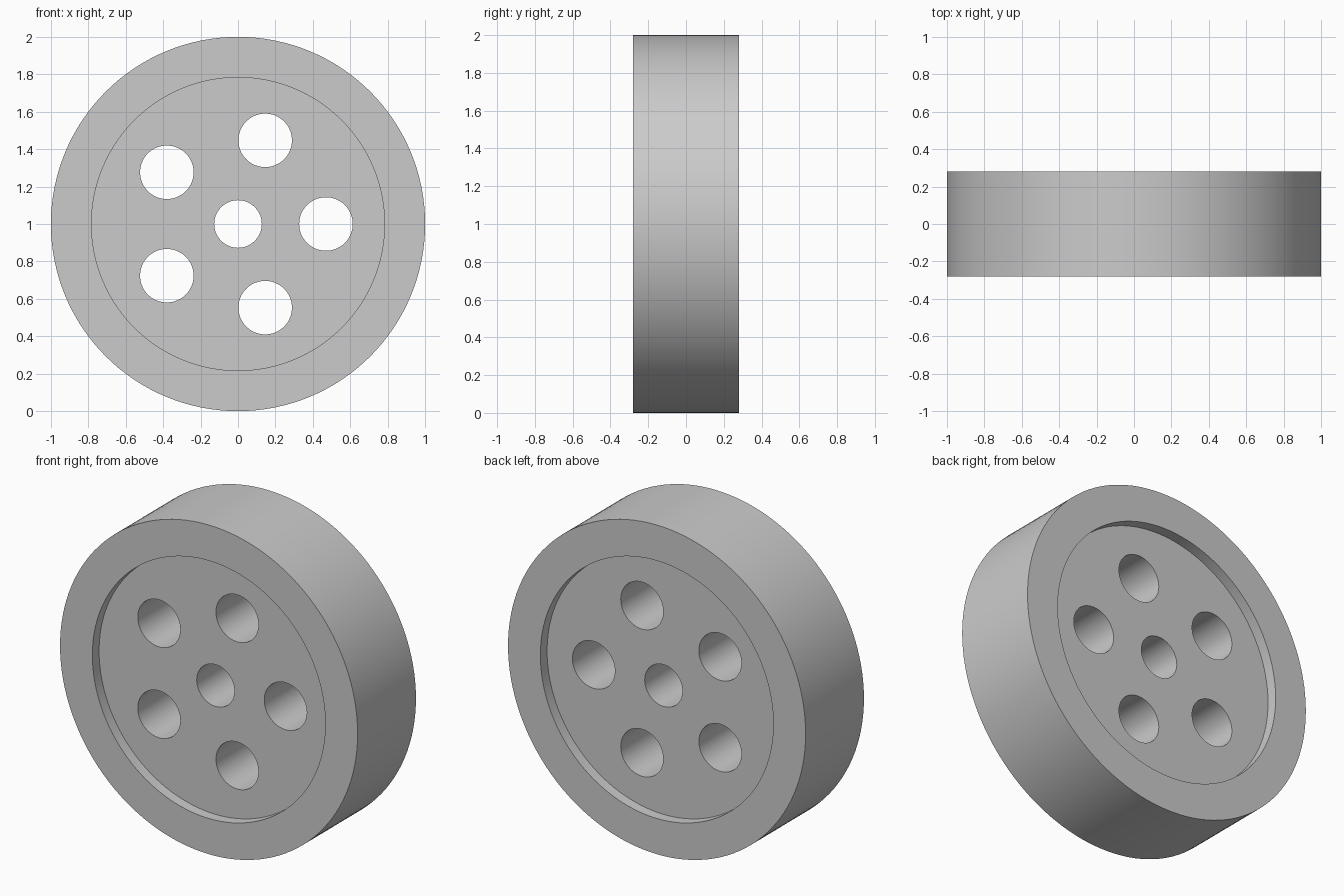
import bpy, bmesh, math
from mathutils import Matrix, Vector

cube = bpy.data.objects.get("Cube")
if cube:
    bpy.data.objects.remove(cube, do_unlink=True)

RADIUS, HALF_WIDTH = 1.0, 0.28
RECESS_RADIUS, RECESS_DEPTH = 0.783, 0.065
BORE_RADIUS, HOLE_RADIUS, HOLE_CIRCLE, HOLES = 0.127, 0.143, 0.47, 5
CENTRE = Vector((0, 0, RADIUS))

grey = bpy.data.materials.new("grey")
grey.use_nodes = True
colour = (0.6, 0.6, 0.6, 1)
grey.diffuse_color = colour
grey.node_tree.nodes["Principled BSDF"].inputs["Base Color"].default_value = colour


def cylinder(name, radius, depth, location, sides):
    """A capped cylinder lying along y."""
    bm = bmesh.new()
    bmesh.ops.create_cone(bm, cap_ends=True, segments=sides, radius1=radius,
                          radius2=radius, depth=depth,
                          matrix=Matrix.Translation(location) @ Matrix.Rotation(math.pi / 2, 4, "X"))
    mesh = bpy.data.meshes.new(name)
    bm.to_mesh(mesh)
    bm.free()
    mesh.materials.append(grey)
    obj = bpy.data.objects.new(name, mesh)
    bpy.context.collection.objects.link(obj)
    return obj


# Solid wheel body
wheel = cylinder("wheel", RADIUS, 2 * HALF_WIDTH, CENTRE, 128)

# Shallow recess on both faces
cutters = [cylinder("recess_cutter", RECESS_RADIUS, 2 * RECESS_DEPTH,
                    CENTRE + Vector((0, side * HALF_WIDTH, 0)), 128) for side in (-1, 1)]

# Axle bore and ring of through holes
cutters.append(cylinder("bore_cutter", BORE_RADIUS, 1, CENTRE, 64))
for i in range(HOLES):
    angle = math.tau * i / HOLES
    offset = Vector((math.cos(angle), 0, math.sin(angle))) * HOLE_CIRCLE
    cutters.append(cylinder("hole_cutter", HOLE_RADIUS, 1, CENTRE + offset, 64))

for cutter in cutters:
    cutter.hide_render = True
    cut = wheel.modifiers.new(cutter.name, "BOOLEAN")
    cut.operation, cut.solver, cut.object = "DIFFERENCE", "EXACT", cutter

# Apply the cuts, then remove the cutters
bpy.ops.object.select_all(action="DESELECT")
wheel.select_set(True)
bpy.context.view_layer.objects.active = wheel
for name in [m.name for m in wheel.modifiers]:
    bpy.ops.object.modifier_apply(modifier=name)
for cutter in cutters:
    bpy.data.objects.remove(cutter, do_unlink=True)

# Smooth round walls, crisp rims
bpy.ops.object.shade_smooth_by_angle(angle=math.radians(30))
